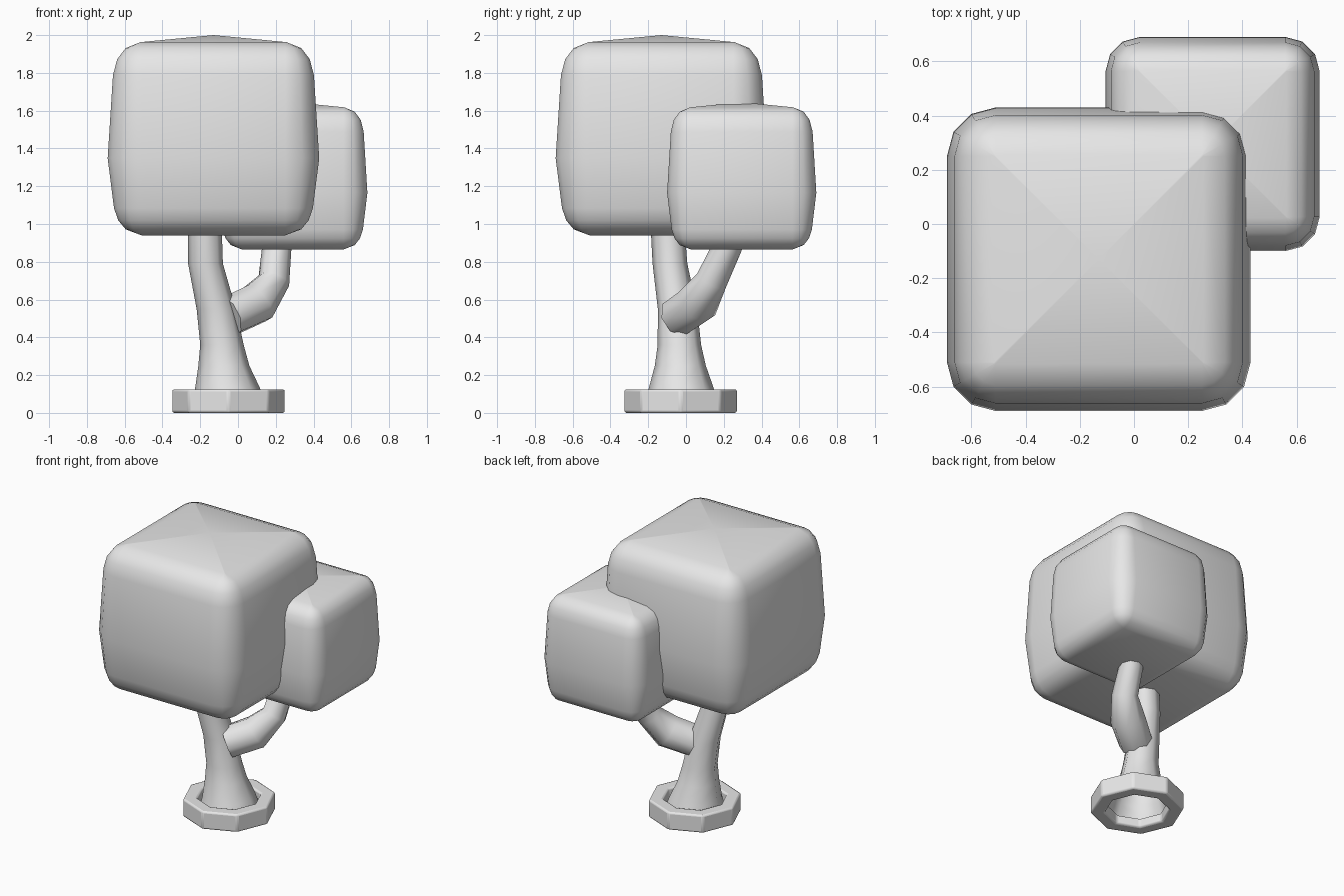
import bpy, bmesh
from math import cos, sin, pi, radians
from mathutils import Vector

cube = bpy.data.objects.get("Cube")
if cube:
    bpy.data.objects.remove(cube, do_unlink=True)

grey = bpy.data.materials.new("plain grey")
grey.use_nodes = True
colour = (0.8, 0.8, 0.8, 1)
grey.diffuse_color = colour
grey.node_tree.nodes["Principled BSDF"].inputs["Base Color"].default_value = colour


def loft(name, rings, peak=None, cap_start=False, closed=False, angle=60):
    """Skin a list of equal-length point rings."""
    bm = bmesh.new()
    loops = [[bm.verts.new(p) for p in ring] for ring in rings]
    pairs = list(zip(loops, loops[1:]))
    if closed:
        pairs.append((loops[-1], loops[0]))
    n = len(loops[0])
    for a, b in pairs:
        for i in range(n):
            j = (i + 1) % n
            bm.faces.new((a[i], a[j], b[j], b[i]))
    if cap_start:
        bm.faces.new(loops[0][::-1])
    if peak:
        top = bm.verts.new(peak)
        for i in range(n):
            bm.faces.new((loops[-1][i], loops[-1][(i + 1) % n], top))
    bmesh.ops.remove_doubles(bm, verts=bm.verts, dist=0.0005)
    if not closed:
        bmesh.ops.recalc_face_normals(bm, faces=bm.faces)
    mesh = bpy.data.meshes.new(name)
    bm.to_mesh(mesh)
    bm.free()
    mesh.materials.append(grey)
    obj = bpy.data.objects.new(name, mesh)
    bpy.context.collection.objects.link(obj)
    bpy.ops.object.select_all(action='DESELECT')
    obj.select_set(True)
    bpy.context.view_layer.objects.active = obj
    bpy.ops.object.shade_smooth_by_angle(angle=radians(angle))
    return obj


def rounded_square(cx, cy, z, half, flat):
    """Square outline with round corners; flat is half the straight run."""
    r = half - flat
    pts = []
    for k in range(4):
        c = pi / 4 + k * pi / 2
        ox, oy = [flat if t > 0 else -flat for t in (cos(c), sin(c))]
        for s in range(4):
            a = k * pi / 2 + s * pi / 6
            pts.append((cx + ox + r * cos(a), cy + oy + r * sin(a), z))
    return pts


def octagon(x, y, z, rx, ry):
    return [(x + rx * cos(i * pi / 4), y + ry * sin(i * pi / 4), z) for i in range(8)]


# Crowns: swollen rounded cubes with a low peak; (height, width) shares
CROWN = [(0, .68), (.03, .83), (.075, .9), (.135, .94), (.385, 1), (.80, .95),
         (.88, .91), (.935, .83), (.965, .69)]


def crown(name, cx, cy, z0, z1, half):
    rings = [rounded_square(cx, cy, z0 + (z1 - z0) * h, half * w, half * .68)
             for h, w in CROWN]
    loft(name, rings, peak=(cx, cy, z1), cap_start=True)


crown("large_crown", -.13, -.13, .94, 2.0, .56)
crown("small_crown", .29, .295, .865, 1.645, .395)

# Trunk: open underneath, flared foot, leaning to the upper left
TRUNK = [(-.05, -.025, .05, .195), (-.055, -.025, .13, .172), (-.075, -.03, .25, .135),
         (-.085, -.035, .36, .115), (-.115, -.045, .55, .104),
         (-.172, -.085, .79, .092), (-.178, -.105, 1.1, .088)]
loft("trunk", [octagon(x, y, z, r, r) for x, y, z, r in TRUNK])

# Branch: tube following a bent path into the small crown
BRANCH = [((-.05, -.04, .51), .11), ((.1, .06, .58), .115), ((.19, .135, .70), .085),
          ((.205, .215, .87), .078), ((.24, .27, 1.0), .075)]
path = [Vector(p) for p, r in BRANCH]
rings = []
for i, (p, r) in enumerate(BRANCH):
    axis = (path[min(i + 1, 4)] - path[max(i - 1, 0)]).normalized()
    side = axis.cross(Vector((-1, 1, 0))).normalized()
    up = axis.cross(side)
    rings.append([path[i] + r * (cos(k * pi / 4) * side + sin(k * pi / 4) * up)
                  for k in range(8)])
loft("branch", rings, cap_start=True)

# Base: eight-sided ring with softened edges
section = [(.30, 0), (.30, .125), (.205, .125), (.205, 0)]
base = loft("base_ring", [octagon(-.05, -.028, z, r, r) for r, z in section],
            closed=True, angle=35)
bevel = base.modifiers.new("soft_edges", 'BEVEL')
bevel.width = .012
bevel.segments = 2
bevel.limit_method = 'ANGLE'
bevel.angle_limit = radians(40)
